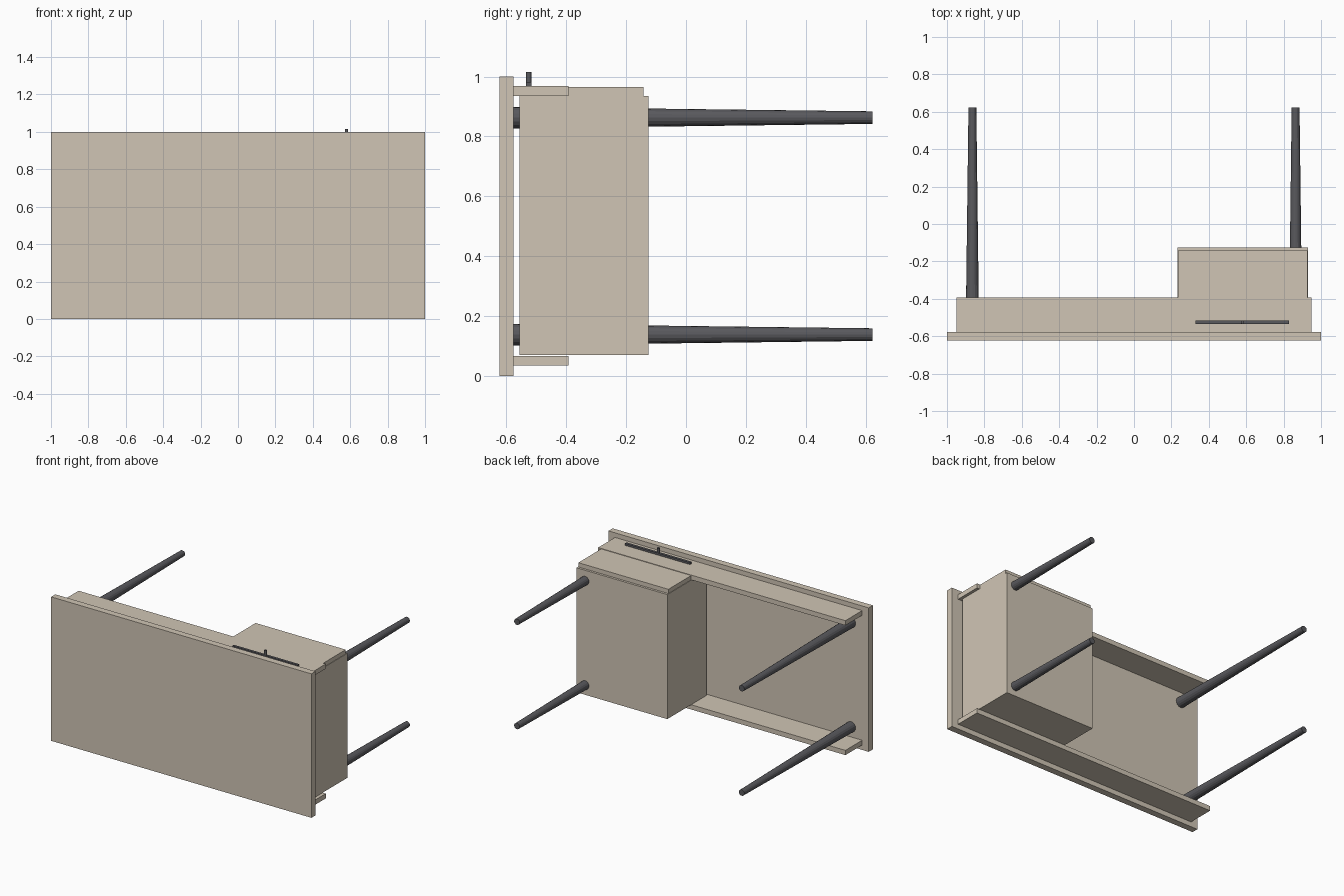
import bpy, math

if "Cube" in bpy.data.objects:
    bpy.data.objects.remove(bpy.data.objects["Cube"])


def material(name, color):
    m = bpy.data.materials.new(name)
    m.diffuse_color = color
    m.use_nodes = True
    m.node_tree.nodes["Principled BSDF"].inputs["Base Color"].default_value = m.diffuse_color
    return m


WOOD = material("pale_wood", (0.63, 0.56, 0.46, 1))
METAL = material("dark_metal", (0.10, 0.10, 0.11, 1))


def finish(name, mat):
    ob = bpy.context.object
    ob.name = name
    ob.data.materials.append(mat)
    return ob


def box(name, x, y, z, mat=WOOD):
    """Box from (min, max) extents on each axis."""
    bpy.ops.mesh.primitive_cube_add(size=1, location=[sum(r) / 2 for r in (x, y, z)])
    bpy.context.object.scale = [r[1] - r[0] for r in (x, y, z)]
    bpy.ops.object.transform_apply(location=False, rotation=False, scale=True)
    return finish(name, mat)


def leg(name, x, z, y0=-0.577, y1=0.623):
    """Tapered round leg pointing along +y."""
    bpy.ops.mesh.primitive_cone_add(
        vertices=16, radius1=0.036, radius2=0.021, depth=y1 - y0,
        location=(x, (y0 + y1) / 2, z), rotation=(-math.pi / 2, 0, 0))
    return finish(name, METAL)


# Desk lying on its side: the table top faces -y, the legs point to +y
box("table_top", (-1, 1), (-0.623, -0.577), (0, 1))

# Rails along both long edges
box("front_rail", (-0.95, 0.95), (-0.577, -0.393), (0.935, 0.968))
box("back_rail", (-0.95, 0.95), (-0.577, -0.393), (0.034, 0.067))

# Drawer cabinet and its front panel
box("drawer_cabinet", (0.232, 0.93), (-0.557, -0.126), (0.07, 0.935))
box("drawer_front", (0.235, 0.927), (-0.392, -0.142), (0.935, 0.965))

# Slim pull: flat bar with a centre pin
box("handle_bar", (0.33, 0.83), (-0.534, -0.516), (0.966, 0.982), METAL)
bpy.ops.mesh.primitive_cylinder_add(vertices=12, radius=0.009, depth=0.05,
                                    location=(0.58, -0.525, 0.99))
finish("handle_pin", METAL)

# Four legs
for side, x in (("left", -0.864), ("right", 0.864)):
    for end, z in (("back", 0.138), ("front", 0.863)):
        leg(f"{end}_{side}_leg", x, z)
